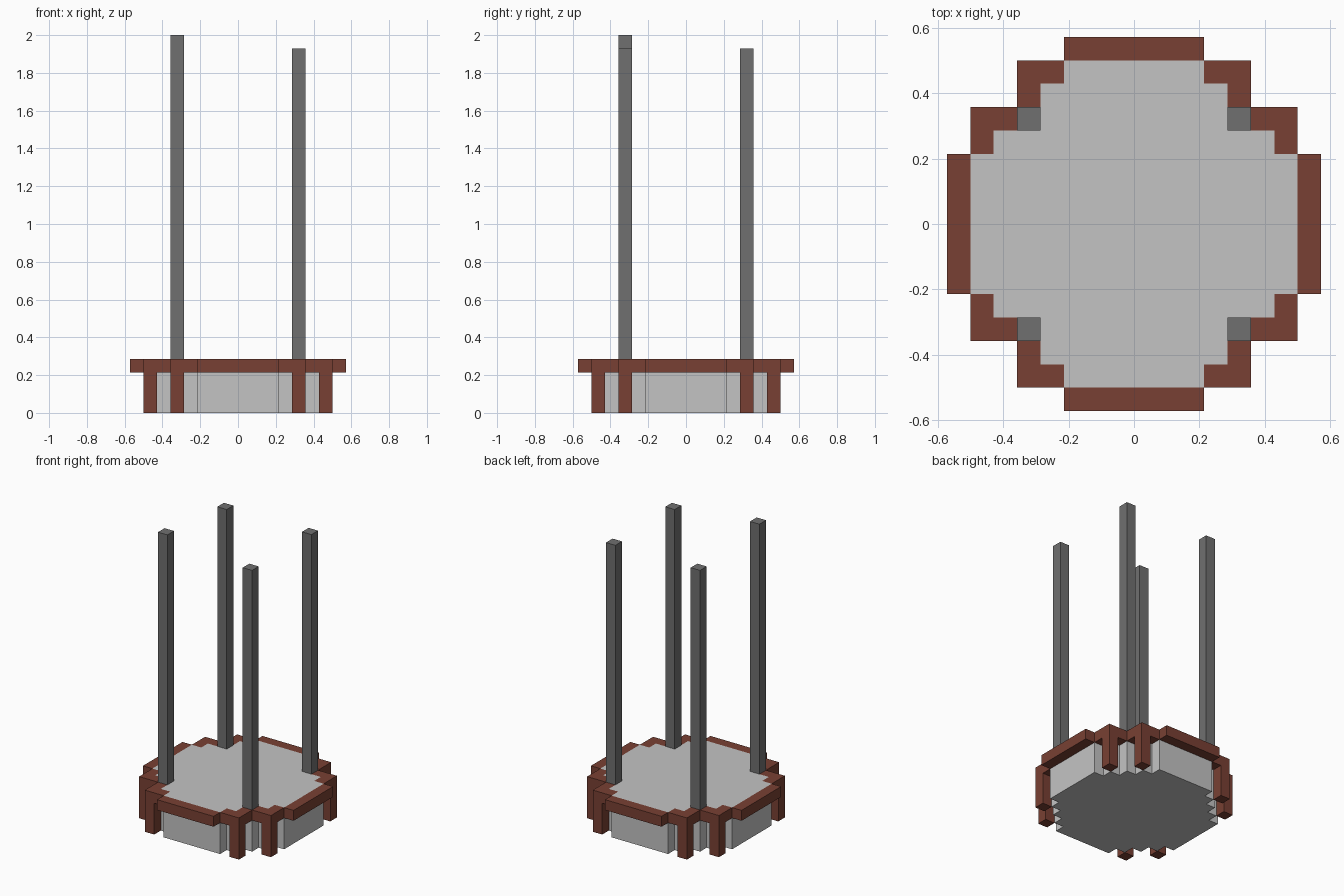
import bpy, bmesh

if "Cube" in bpy.data.objects:
    bpy.data.objects.remove(bpy.data.objects["Cube"])

U = 1 / 14  # one block


def material(name, rgb):
    m = bpy.data.materials.new(name)
    m.diffuse_color = (*rgb, 1)
    m.use_nodes = True
    m.node_tree.nodes["Principled BSDF"].inputs["Base Color"].default_value = m.diffuse_color
    return m


brown = material("brown_timber", (0.19, 0.051, 0.033))
light = material("light_grey_stone", (0.55, 0.55, 0.55))
dark = material("dark_grey_post", (0.16, 0.16, 0.16))


def prism(name, outline, z0, z1, mat):
    """Extrude a flat outline (in blocks) from z0 to z1."""
    bm = bmesh.new()
    face = bm.faces.new([bm.verts.new((x * U, y * U, z0 * U)) for x, y in outline])
    ext = bmesh.ops.extrude_face_region(bm, geom=[face])
    verts = [v for v in ext["geom"] if isinstance(v, bmesh.types.BMVert)]
    bmesh.ops.translate(bm, verts=verts, vec=(0, 0, (z1 - z0) * U))
    bmesh.ops.recalc_face_normals(bm, faces=bm.faces)
    mesh = bpy.data.meshes.new(name)
    bm.to_mesh(mesh)
    bm.free()
    mesh.materials.append(mat)
    ob = bpy.data.objects.new(name, mesh)
    bpy.context.collection.objects.link(ob)


def rect(x0, x1, y0, y1):
    return [(x0, y0), (x1, y0), (x1, y1), (x0, y1)]


def turned(points, q):
    """Rotate an outline by q quarter turns."""
    for _ in range(q):
        points = [(-y, x) for x, y in points]
    return points


# Stepped round platform; its upper layer is notched where the posts stand
steps = [(7, 3), (6, 3), (6, 4), (5, 4), (5, 5), (4, 5), (4, 6), (3, 6), (3, 7)]
notched = [(4, 4) if p == (5, 5) else p for p in steps]
notched = [(7, 3), (6, 3), (6, 4), (4, 4), (4, 6), (3, 6), (3, 7)]
prism("platform_base", [p for q in range(4) for p in turned(steps, q)], 0, 3, light)
prism("platform_floor", [p for q in range(4) for p in turned(notched, q)], 3, 4, light)

# Timber rim, legs and posts, repeated on each quarter
elbow = [(3, 6), (4, 6), (4, 5), (5, 5), (5, 7), (3, 7)]
for q in range(4):
    prism("rim_bar", turned(rect(-3, 3, 7, 8), q), 3, 4, brown)
    prism("rim_elbow", turned(elbow, q), 3, 4, brown)
    prism("rim_elbow", turned([(y, x) for x, y in elbow], q), 3, 4, brown)
    prism("leg", turned(rect(4, 5, 6, 7), q), 0, 3, brown)
    prism("leg", turned(rect(6, 7, 4, 5), q), 0, 3, brown)
    # the front left post is one block taller
    prism("post", turned(rect(4, 5, 4, 5), q), 3, 28 if q == 2 else 27, dark)
